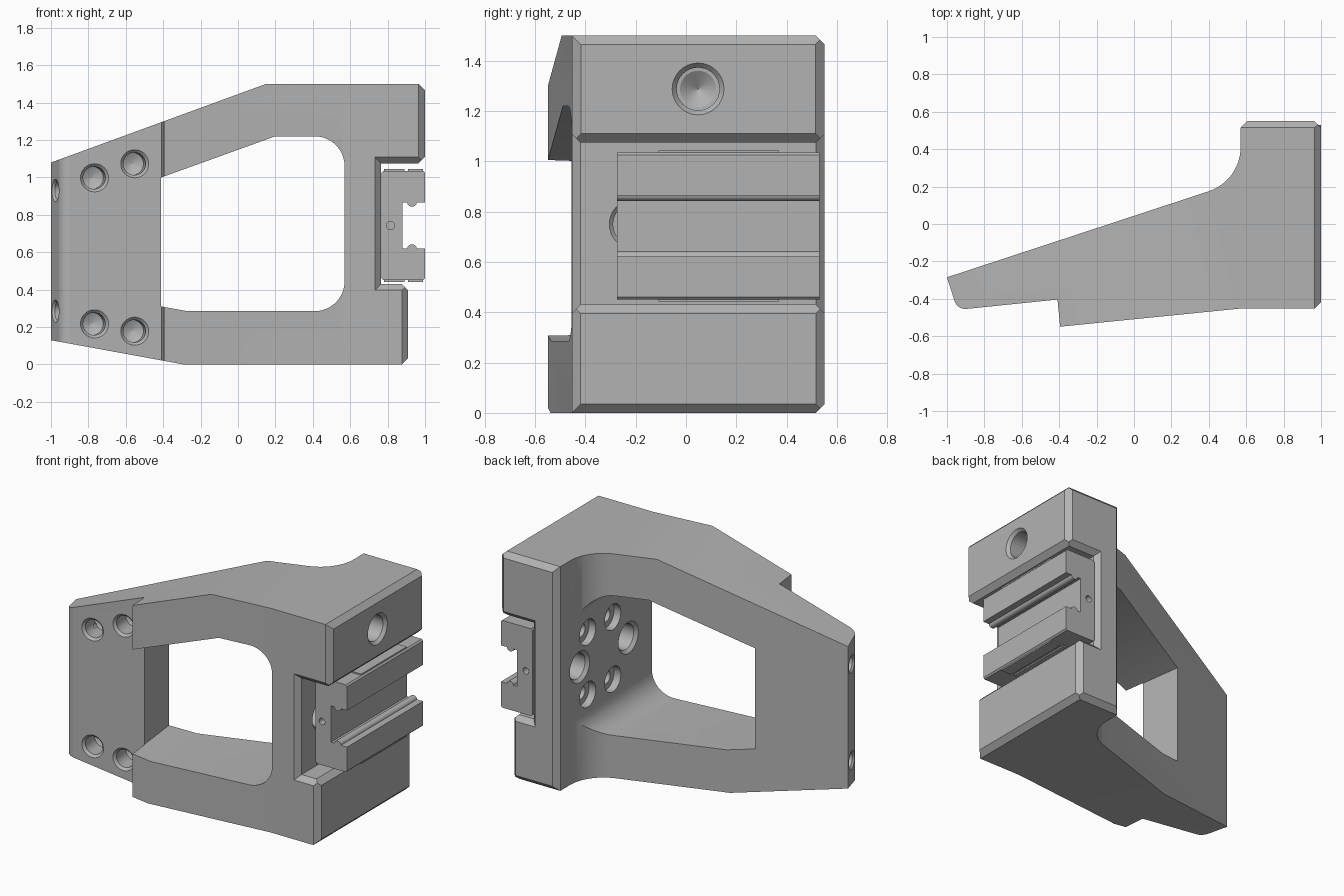
import bpy, bmesh
from math import sin, cos, tan, pi
from mathutils import Vector, Matrix

if "Cube" in bpy.data.objects:
    bpy.data.objects.remove(bpy.data.objects["Cube"])

GREY = (0.45, 0.45, 0.45, 1)
metal = bpy.data.materials.new("machined grey")
metal.use_nodes = True
metal.diffuse_color = GREY
metal.node_tree.nodes["Principled BSDF"].inputs["Base Color"].default_value = GREY


def finish(bm, name):
    bmesh.ops.recalc_face_normals(bm, faces=bm.faces)
    mesh = bpy.data.meshes.new(name)
    bm.to_mesh(mesh)
    bm.free()
    mesh.materials.append(metal)
    ob = bpy.data.objects.new(name, mesh)
    bpy.context.collection.objects.link(ob)
    return ob


def fillet(prev, corner, nxt, r, steps=12):
    """Points of an arc of radius r rounding one corner."""
    p, c, n = Vector(prev), Vector(corner), Vector(nxt)
    u, v = (p - c).normalized(), (n - c).normalized()
    half = u.angle(v) / 2
    mid = c + (u + v).normalized() * (r / sin(half))
    start, end = c + u * r / tan(half) - mid, c + v * r / tan(half) - mid
    sweep = pi - 2 * half
    return [tuple(mid + (start * sin(sweep * (1 - t / steps)) + end * sin(sweep * t / steps)) / sin(sweep))
            for t in range(steps + 1)]


def rounded(points):
    """Outline from (a, b) or (a, b, radius) corners."""
    out = []
    for i, p in enumerate(points):
        if len(p) == 3:
            out += fillet(points[i - 1][:2], p[:2], points[(i + 1) % len(points)][:2], p[2])
        else:
            out.append(p)
    return out


def loft(name, lower, upper):
    """Solid between two matching outlines."""
    bm = bmesh.new()
    low, high = [[bm.verts.new(p) for p in ring] for ring in (lower, upper)]
    bm.faces.new(low)
    bm.faces.new(high)
    for i in range(len(low)):
        j = (i + 1) % len(low)
        bm.faces.new((low[i], low[j], high[j], high[i]))
    return finish(bm, name)


def prism(name, points, axis, lo, hi):
    """Extrude an outline along x, y or z."""
    place = {"x": lambda a, b, d: (d, a, b), "y": lambda a, b, d: (a, d, b), "z": lambda a, b, d: (a, b, d)}[axis]
    return loft(name, *[[place(a, b, d) for a, b in points] for d in (lo, hi)])


def drill(start, direction, stations, sides=32):
    """Turned cutter from (depth, radius) stations along a direction."""
    bm = bmesh.new()
    turn = Matrix.Translation(start) @ Vector(direction).to_track_quat("Z", "Y").to_matrix().to_4x4()
    rings = [[bm.verts.new(turn @ Vector((r * cos(2 * pi * k / sides), r * sin(2 * pi * k / sides), d)))
              for k in range(sides)] for d, r in stations]
    for a, b in zip(rings, rings[1:]):
        for k in range(sides):
            j = (k + 1) % sides
            bm.faces.new((a[k], a[j], b[j], b[k]))
    bm.faces.new(rings[0])
    bm.faces.new(rings[-1])
    return finish(bm, "drill")


def combine(ob, tool, operation="DIFFERENCE"):
    mod = ob.modifiers.new("cut", "BOOLEAN")
    mod.operation, mod.object, mod.solver = operation, tool, "EXACT"
    graph = bpy.context.evaluated_depsgraph_get()
    mesh = bpy.data.meshes.new_from_object(ob.evaluated_get(graph))
    ob.modifiers.clear()
    bm = bmesh.new()
    bm.from_mesh(mesh)
    bmesh.ops.remove_doubles(bm, verts=bm.verts, dist=0.00002)
    bm.to_mesh(mesh)
    bm.free()
    ob.data = mesh
    bpy.data.objects.remove(tool)


def smooth(ob):
    bpy.ops.object.select_all(action="DESELECT")
    ob.select_set(True)
    bpy.context.view_layer.objects.active = ob
    bpy.ops.object.shade_smooth_by_angle(angle=0.5)


C = 0.035                                   # common chamfer
FRONT, BACK, MID = -0.453, 0.55, 0.743

# Bracket: front outline crossed with plan outline
bracket = prism("bracket", [
    (-1.1, 0.148), (-0.29, 0), (0.91 - C, 0), (0.91, C), (0.91, 0.43 - C), (0.91 - C, 0.43),
    (0.765, 0.43), (0.765, 1.075), (1 - C, 1.075), (1, 1.075 + C), (1, 1.5 - C), (1 - C, 1.5),
    (0.15, 1.5), (-1.1, 1.043)], "y", -1, 1)
plan = prism("plan", rounded([
    (-1, -0.285), (-0.944, -0.459, 0.06), (-0.409, -0.404), (-0.395, -0.549), (0.56, FRONT),
    (1 - C, FRONT), (1.05, FRONT + 0.085), (1.05, BACK - 0.085), (1 - C, BACK),
    (0.57 + C, BACK), (0.57, BACK - C), (0.57, 0.231, 0.248)]), "z", -0.5, 2)
combine(bracket, plan, "INTERSECT")

# Upright chamfers on the lower block, slightly overshooting the block
for y, s in ((FRONT, 1), (BACK, -1)):
    e = 0.021
    combine(bracket, prism("chamfer", [(0.876 - e, y - s * e), (0.91 + e, y + s * (0.034 + e)),
                                       (0.91 + e, y - s * e)], "z", -0.1, 0.61))

# Chamfers on the top and bottom edges of the back face
for z, s in ((0, 1), (1.5, -1)):
    e = 0.023
    combine(bracket, prism("chamfer", [(BACK + e, z + s * (0.0345 + e)), (BACK - 0.0345 - e, z - s * e),
                                       (BACK + e, z - s * e)], "x", 0.5, 1.2))

# Flared mouths of the rail channel, front and back
for y, s in ((FRONT, 1), (BACK, -1)):
    rings = []
    for depth, g in ((-0.02, 0.053), (0.053, -0.02)):
        x, z0, z1 = 0.765 - g, 0.43 - g, 1.075 + g
        rings.append([(a, y + s * depth, b) for a, b in ((x, z0), (1.2, z0), (1.2, z1), (x, z1))])
    combine(bracket, loft("mouth", *rings))

# Window, its left wall continuing the slanted step face
rings = []
for y in (-1, 1):
    x = -0.45 - 0.097 * y
    rings.append([(a, y, b) for a, b in rounded([
        (x, 0.31 - 0.18 * (x + 0.41)), (-0.27, 0.285), (0.57, 0.285, 0.16),
        (0.57, 1.22, 0.16), (0.2, 1.22), (x, 1.0 + 0.361 * (x + 0.41))])])
combine(bracket, loft("window", *rings))

# Clamp plate screw holes
into = Vector((-0.1, 0.995, 0)).normalized()
for x, z in ((-0.767, 0.998), (-0.552, 1.073), (-0.767, 0.217), (-0.552, 0.178)):
    mouth = Vector((x, -0.404 + 0.102 * (x + 0.41), z))
    combine(bracket, drill(mouth, into, [(-0.02, 0.095), (0.015, 0.06), (0.13, 0.06), (0.16, 0.002)]))

# Set screw holes in the slanted end
for z in (0.93, 0.285):
    combine(bracket, drill((-0.976, -0.36, z), (0.952, 0.305, 0),
                           [(-0.02, 0.08), (0.012, 0.048), (0.15, 0.048), (0.17, 0.002)]))

# Large bore in the upper block
combine(bracket, drill((1, 0.048, 1.288), (-1, 0, 0),
                       [(-0.02, 0.122), (0, 0.103), (0.02, 0.085), (0.2, 0.085), (0.201, 0.072), (0.25, 0.002)]))

# Counterbored rail screws and two dowel holes through the inner wall
for y in (-0.04, 0.225):
    for z in (MID - 0.208, MID + 0.208):
        combine(bracket, drill((0.57, y, z), (1, 0, 0),
                               [(-0.02, 0.085), (0.05, 0.085), (0.051, 0.045), (0.17, 0.045)]))
for y in (-0.205, 0.31):
    combine(bracket, drill((0.57, y, 0.75), (1, 0, 0),
                           [(-0.02, 0.125), (0.02, 0.085), (0.18, 0.085), (0.215, 0.12)]))
smooth(bracket)

# Rail: mirrored profile with a beaded slot
bead = [(0.93 + 0.025 * cos(a), 0.865 - 0.022 * sin(a)) for a in (pi * k / 8 for k in range(9))]
upper = [(0.767, 1.025), (0.777, 1.035), (0.99, 1.035), (1, 1.025), (1, 0.865)] + bead + [(0.88, 0.865)]
rail = prism("rail", upper + [(x, 2 * MID - z) for x, z in reversed(upper)], "y", -0.275, 0.53)
for y, s in ((-0.275, 1), (0.53, -1)):
    combine(rail, drill((0.815, y, MID), (0, s, 0), [(-0.02, 0.022), (0.06, 0.022)], 20))
smooth(rail)

# Thin pads on the rail's outer flanks
for name, s in (("upper_rail_pad", 1), ("lower_rail_pad", -1)):
    z = MID + s * 0.292
    for part, x0, x1 in (("inner", 0.78, 0.89), ("outer", 0.91, 0.99)):
        prism(name + "_" + part, [(x0, z), (x1, z), (x1, z + s * 0.009), (x0, z + s * 0.009)], "y", -0.11, 0.37)
